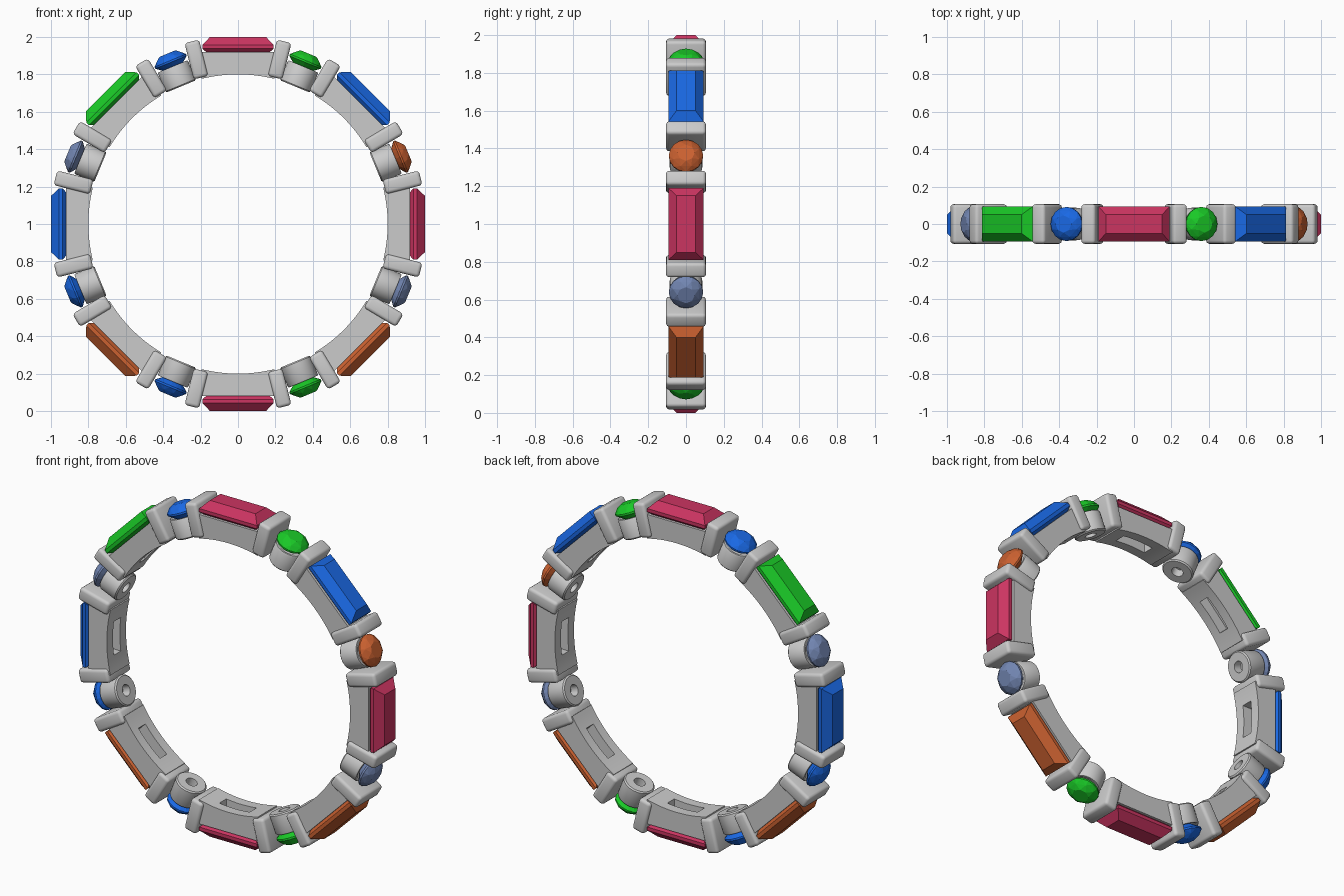
import bpy, bmesh
from math import sin, cos, pi, radians
from mathutils import Matrix

if "Cube" in bpy.data.objects:
    bpy.data.objects.remove(bpy.data.objects["Cube"])

# Every part is modelled with +z as the outward radial direction, then swung round the ring
CENTRE = Matrix.Translation((0, 0, 1))
COLOURS = {
    "pink": (0.60, 0.035, 0.12, 1), "blue": (0.01, 0.14, 0.78, 1),
    "green": (0.01, 0.58, 0.02, 1), "orange": (0.60, 0.12, 0.03, 1),
    "slate": (0.17, 0.24, 0.45, 1)}
MATS = {}
for key, rgba in COLOURS.items():
    MATS[key] = bpy.data.materials.new(key + "_stone")
    MATS[key].diffuse_color = rgba


def to_mesh(bm, name, smooth=True):
    bmesh.ops.recalc_face_normals(bm, faces=bm.faces)
    me = bpy.data.meshes.new(name)
    bm.to_mesh(me)
    bm.free()
    if smooth:
        me.shade_smooth()
        me.set_sharp_from_angle(angle=radians(35))
    return me


def place(name, me, degrees, colour=None):
    if colour:
        me = me.copy()
        me.materials.append(MATS[colour])
    ob = bpy.data.objects.new(name, me)
    bpy.context.collection.objects.link(ob)
    ob.matrix_world = CENTRE @ Matrix.Rotation(radians(degrees), 4, 'Y')
    return ob


def box(size, centre, bevel=0.0):
    bm = bmesh.new()
    bmesh.ops.create_cube(bm, size=1, matrix=Matrix.Translation(centre) @ Matrix.Diagonal((*size, 1)))
    if bevel:
        bmesh.ops.bevel(bm, geom=bm.edges[:], offset=bevel, segments=3, profile=0.5, affect='EDGES')
    return bm


def hull(points, name):
    bm = bmesh.new()
    for p in points:
        bm.verts.new(p)
    bmesh.ops.convex_hull(bm, input=bm.verts[:])
    bmesh.ops.dissolve_limit(bm, angle_limit=radians(1), verts=bm.verts[:], edges=bm.edges[:])
    return to_mesh(bm, name, smooth=False)


def circle(n, radius, z, turn=0.0):
    return [(radius * cos(2 * pi * (i + turn) / n), radius * sin(2 * pi * (i + turn) / n), z) for i in range(n)]


def rect(x, y, z):
    return [(i * x, j * y, z) for i in (-1, 1) for j in (-1, 1)]


# Link body: curved inside, flat outside, with a slot cut into the inner face
def link_mesh():
    bm = bmesh.new()
    arc = [radians(-14 + 28 * i / 16) for i in range(17)]
    outline = [(0.8 * sin(a), 0.8 * cos(a)) for a in arc] + [(0.222, 0.92), (-0.222, 0.92)]
    face = bm.faces.new([bm.verts.new((x, -0.09, z)) for x, z in outline])
    new = bmesh.ops.extrude_face_region(bm, geom=[face])["geom"]
    bmesh.ops.translate(bm, vec=(0, 0.18, 0), verts=[v for v in new if isinstance(v, bmesh.types.BMVert)])
    body = place("link_blank", to_mesh(bm, "link"), 0)
    cutter = place("slot_cutter", to_mesh(box((0.2, 0.065, 0.16), (0, 0, 0.78)), "slot"), 0)
    cutter.hide_render = True
    mod = body.modifiers.new("slot", 'BOOLEAN')
    mod.operation, mod.solver, mod.object = 'DIFFERENCE', 'EXACT', cutter
    bpy.context.view_layer.update()
    me = bpy.data.meshes.new_from_object(body.evaluated_get(bpy.context.evaluated_depsgraph_get()))
    bpy.data.objects.remove(body)
    bpy.data.objects.remove(cutter)
    me.shade_smooth()
    me.set_sharp_from_angle(angle=radians(35))
    return me


# Round cup: lathed wall with a blind hole inside and a seat for the stone
def cup_mesh():
    bm = bmesh.new()
    profile = [(0, 0.845), (0.032, 0.845), (0.032, 0.796), (0.08, 0.796), (0.087, 0.803),
               (0.087, 0.905), (0.083, 0.912), (0.072, 0.912), (0, 0.862)]
    vs = [bm.verts.new((r, 0, z)) for r, z in profile]
    edges = [bm.edges.new(pair) for pair in zip(vs, vs[1:])]
    bmesh.ops.spin(bm, geom=vs + edges, axis=(0, 0, 1), cent=(0, 0, 0), angle=2 * pi, steps=32)
    bmesh.ops.remove_doubles(bm, verts=bm.verts[:], dist=1e-4)
    return to_mesh(bm, "cup")


link = link_mesh()
cup = cup_mesh()
bar = to_mesh(box((0.08, 0.212, 0.2), (0, 0, 0.907), 0.018), "end_bar")
long_stone = hull(rect(0.15, 0.05, 1.0) + rect(0.19, 0.093, 0.957) + rect(0.19, 0.093, 0.937)
                  + rect(0.165, 0.07, 0.915), "long_stone")
round_stone = hull(circle(8, 0.046, 0.986) + circle(8, 0.074, 0.968, 0.5) + circle(16, 0.091, 0.946)
                   + circle(16, 0.091, 0.936) + circle(8, 0.045, 0.900) + [(0, 0, 0.87)], "round_stone")

# Colours run clockwise from the top, seen from the front
long_colours = ["pink", "blue", "pink", "orange", "pink", "orange", "blue", "green"]
round_colours = ["green", "orange", "slate", "green", "blue", "blue", "slate", "blue"]
for i in range(8):
    a = 45 * i
    place(f"link_body_{i}", link, a)
    place(f"long_stone_{i}", long_stone, a, long_colours[i])
    for side in (-1, 1):
        place(f"end_bar_{i}_{'left' if side < 0 else 'right'}", bar, a + 14.2 * side)
    place(f"round_cup_{i}", cup, a + 22.5)
    place(f"round_stone_{i}", round_stone, a + 22.5, round_colours[i])

for m in bpy.data.materials:
    if m.users and not m.is_grease_pencil:
        m.use_nodes = True
        m.node_tree.nodes["Principled BSDF"].inputs["Base Color"].default_value = m.diffuse_color
